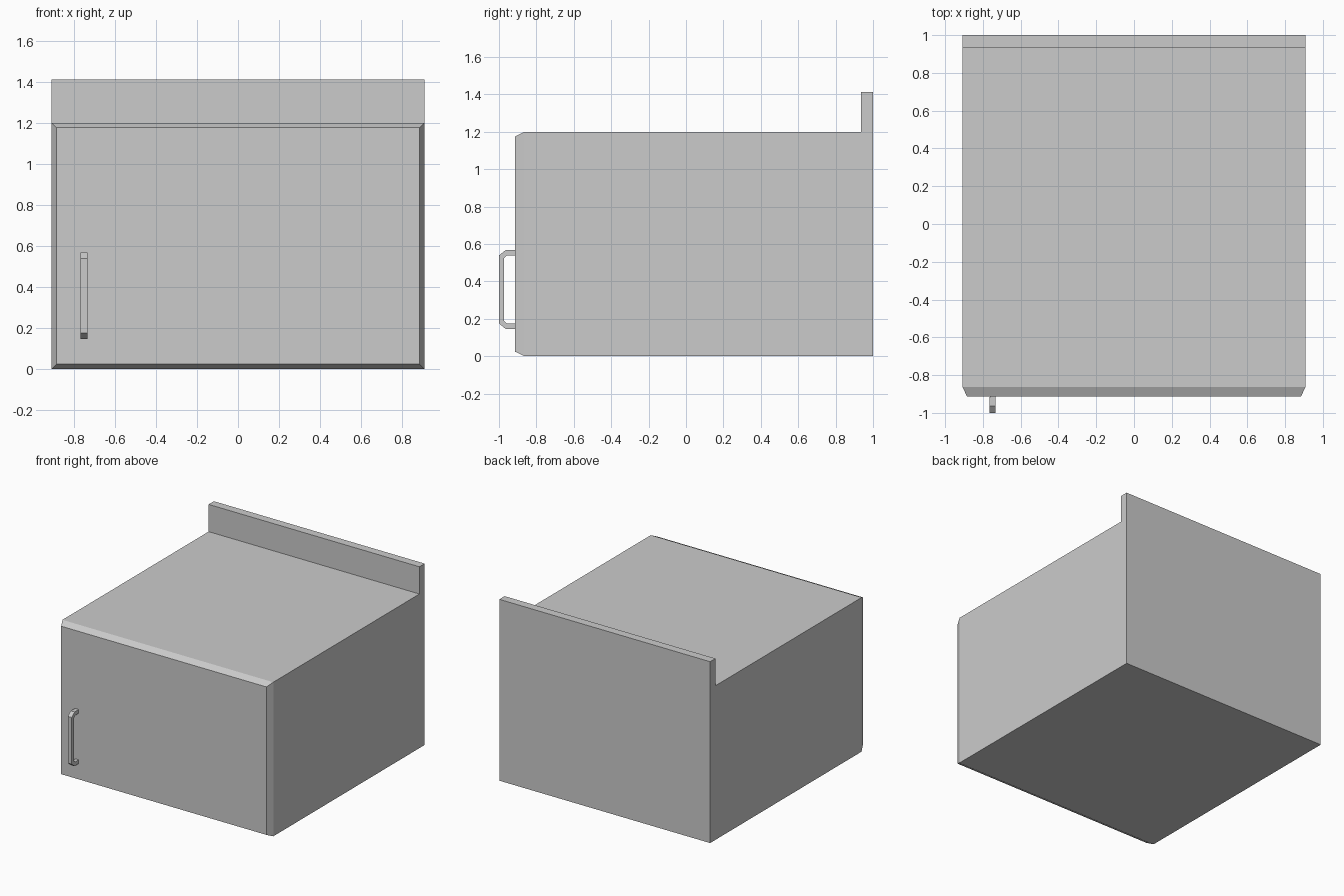
import bpy, bmesh

if "Cube" in bpy.data.objects:
    bpy.data.objects.remove(bpy.data.objects["Cube"])


def finish(name, bm):
    bmesh.ops.recalc_face_normals(bm, faces=bm.faces)
    mesh = bpy.data.meshes.new(name)
    bm.to_mesh(mesh)
    bm.free()
    obj = bpy.data.objects.new(name, mesh)
    bpy.context.collection.objects.link(obj)
    return obj


def extrude_profile(name, profile, x0, x1):
    """Extrude a closed (y, z) outline along x."""
    bm = bmesh.new()
    face = bm.faces.new([bm.verts.new((x0, y, z)) for y, z in profile])
    new = bmesh.ops.extrude_face_region(bm, geom=[face])["geom"]
    verts = [g for g in new if isinstance(g, bmesh.types.BMVert)]
    bmesh.ops.translate(bm, verts=verts, vec=(x1 - x0, 0, 0))
    return finish(name, bm)


W, H = 0.908, 1.2
BODY_Y, DOOR_Y, INSET = -0.863, -0.913, 0.024

# Cabinet body with raised back panel
extrude_profile("cabinet_body", [
    (BODY_Y, 0), (1, 0), (1, 1.412), (0.935, 1.412), (0.935, H), (BODY_Y, H)], -W, W)

# Door: slab tapering towards its front face
bm = bmesh.new()
rings = []
for y, d in ((BODY_Y, 0), (DOOR_Y, INSET)):
    rings.append([bm.verts.new((x, y, z)) for x, z in (
        (-W + d, d), (W - d, d), (W - d, H - d), (-W + d, H - d))])
for ring in rings:
    bm.faces.new(ring)
for i in range(4):
    j = (i + 1) % 4
    bm.faces.new((rings[0][i], rings[0][j], rings[1][j], rings[1][i]))
finish("door", bm)

# Handle: square bar bent with chamfered corners, mirrored about its middle
MID = 0.357
outer = [(DOOR_Y, 0.211), (-0.964, 0.211), (-1.0, 0.182)]
inner = [(DOOR_Y, 0.181), (-0.958, 0.181), (-0.973, 0.167)]


def bracket(half):
    return [(y, MID + d) for y, d in half] + [(y, MID - d) for y, d in reversed(half)]


handle_outline = bracket(outer) + bracket(inner)[::-1]
handle = extrude_profile("door_handle", handle_outline, -0.766, -0.732)
# Stems are slightly slimmer where they meet the door
for v in handle.data.vertices:
    if v.co.y > -0.92:
        v.co.x = -0.749 + (v.co.x + 0.749) * 0.85
